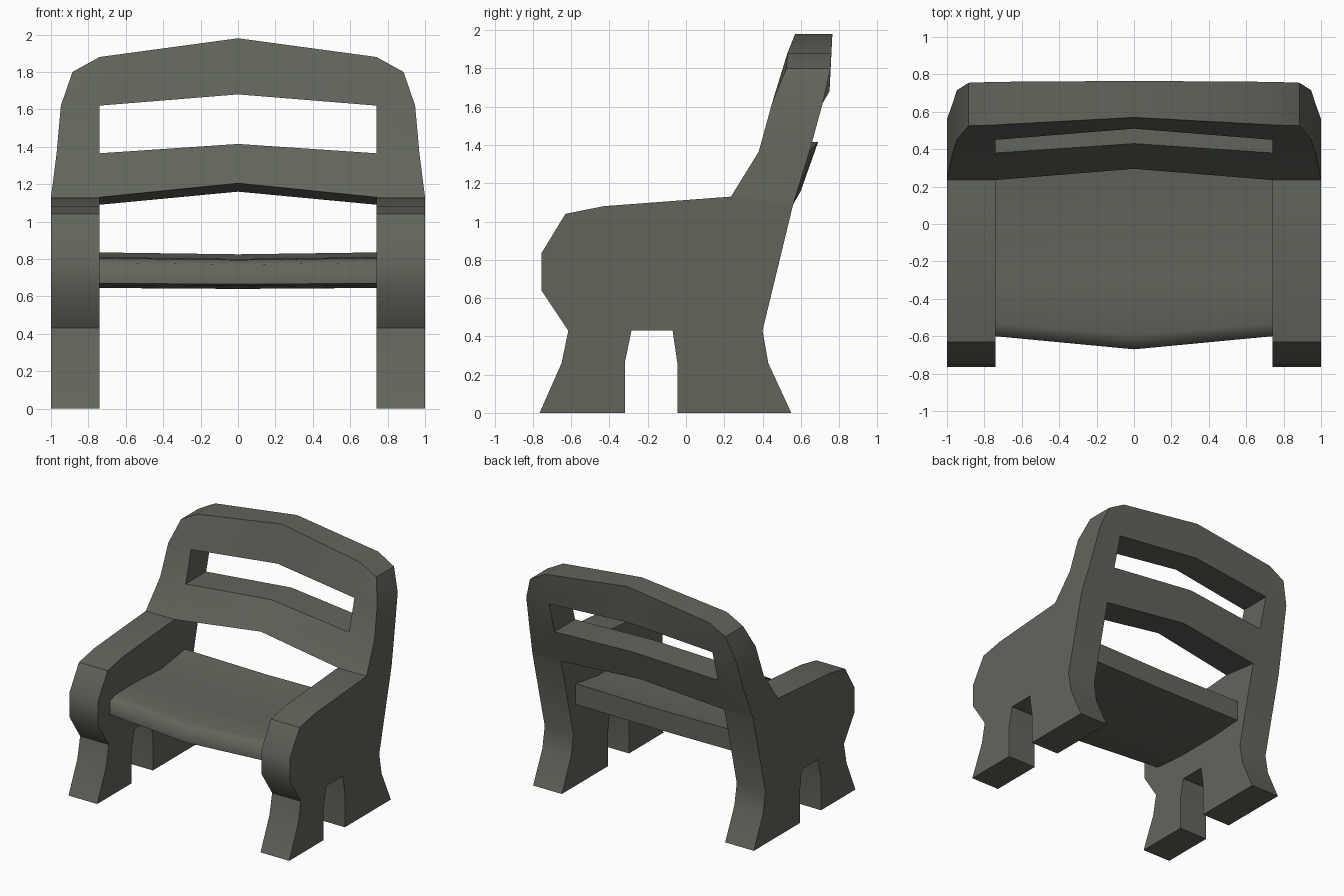
import bpy, bmesh, math

if "Cube" in bpy.data.objects:
    bpy.data.objects.remove(bpy.data.objects["Cube"])

paint = bpy.data.materials.new("dark grey green")
paint.diffuse_color = (0.122, 0.130, 0.105, 1.0)
paint.use_nodes = True
paint.node_tree.nodes["Principled BSDF"].inputs["Base Color"].default_value = paint.diffuse_color


def shell(name, side_a, side_b, faces, angle=40):
    """Solid between two matching point sheets, mirrored across x = 0."""
    bm = bmesh.new()
    a = [bm.verts.new(p) for p in side_a]
    b = [bm.verts.new(p) for p in side_b]
    edges = {}
    for f in faces:
        bm.faces.new([a[i] for i in f])
        bm.faces.new([b[i] for i in reversed(f)])
        for i, j in zip(f, f[1:] + f[:1]):
            edges.setdefault(frozenset((i, j)), []).append((i, j))
    # close the rim, leaving the centre plane open for the mirror
    for uses in edges.values():
        i, j = uses[0]
        on_centre = abs(side_a[i][0]) < 1e-5 and abs(side_a[j][0]) < 1e-5
        if len(uses) == 1 and not on_centre:
            bm.faces.new((a[j], a[i], b[i], b[j]))
    bmesh.ops.mirror(bm, geom=bm.verts[:] + bm.edges[:] + bm.faces[:],
                     axis='X', merge_dist=0.0005)
    bmesh.ops.remove_doubles(bm, verts=bm.verts[:], dist=0.0005)
    bmesh.ops.recalc_face_normals(bm, faces=bm.faces[:])
    mesh = bpy.data.meshes.new(name)
    bm.to_mesh(mesh)
    bm.free()
    mesh.materials.append(paint)
    ob = bpy.data.objects.new(name, mesh)
    bpy.context.collection.objects.link(ob)
    bpy.ops.object.select_all(action='DESELECT')
    ob.select_set(True)
    bpy.context.view_layer.objects.active = ob
    bpy.ops.object.shade_smooth_by_angle(angle=math.radians(angle))
    return ob


# side panels: legs and armrest in one slab (y, z profile)
profile = [(-0.765, 0), (-0.65, 0.26), (-0.615, 0.43), (-0.755, 0.64),
           (-0.755, 0.835), (-0.63, 1.04), (-0.43, 1.08), (0.235, 1.13),
           (0.56, 1.09), (0.40, 0.43), (0.43, 0.26), (0.55, 0),
           (-0.045, 0), (-0.045, 0.26), (-0.07, 0.43), (-0.285, 0.43),
           (-0.32, 0.26), (-0.32, 0)]
shell("side_panels", [(0.74, y, z) for y, z in profile],
      [(1.0, y, z) for y, z in profile], [list(range(len(profile)))])

# backrest: posts, rounded corners and two arched rails
# each row: x, front (y, z), back (y, z)
rows = [(1.0, (0.235, 1.13), (0.56, 1.09)),      # 0-3 outer post edge
        (0.97, (0.38, 1.365), (0.645, 1.365)),
        (0.947, (0.45, 1.62), (0.715, 1.62)),
        (0.885, (0.525, 1.80), (0.755, 1.80)),
        (0.74, (0.235, 1.13), (0.56, 1.09)),     # 4-7 inner post edge
        (0.74, (0.38, 1.365), (0.645, 1.365)),
        (0.74, (0.45, 1.62), (0.715, 1.62)),
        (0.74, (0.53, 1.88), (0.76, 1.88)),
        (0.0, (0.295, 1.205), (0.60, 1.16)),     # 8-11 centre line
        (0.0, (0.43, 1.415), (0.69, 1.415)),
        (0.0, (0.51, 1.68), (0.75, 1.68)),
        (0.0, (0.57, 1.98), (0.765, 1.98))]
shell("backrest", [(x, *f) for x, f, b in rows], [(x, *b) for x, f, b in rows],
      [[4, 0, 1, 5], [5, 1, 2, 6], [6, 2, 3, 7], [8, 4, 5, 9], [10, 6, 7, 11]])

# seat: dished slab with a pointed front edge
# each row: y at side, y at centre, top z, bottom z
seat = [(-0.60, -0.67, 0.78, 0.67), (-0.53, -0.59, 0.805, 0.66),
        (-0.30, -0.30, 0.81, 0.645), (0.07, 0.07, 0.79, 0.645),
        (0.37, 0.37, 0.835, 0.665)]
top = [(0.74, s, t) for s, c, t, b in seat] + [(0, c, t - 0.01) for s, c, t, b in seat]
low = [(0.74, s, b) for s, c, t, b in seat] + [(0, c, b - 0.005) for s, c, t, b in seat]
n = len(seat)
shell("seat", top, low, [[i, i + 1, i + 1 + n, i + n] for i in range(n - 1)], 75)
